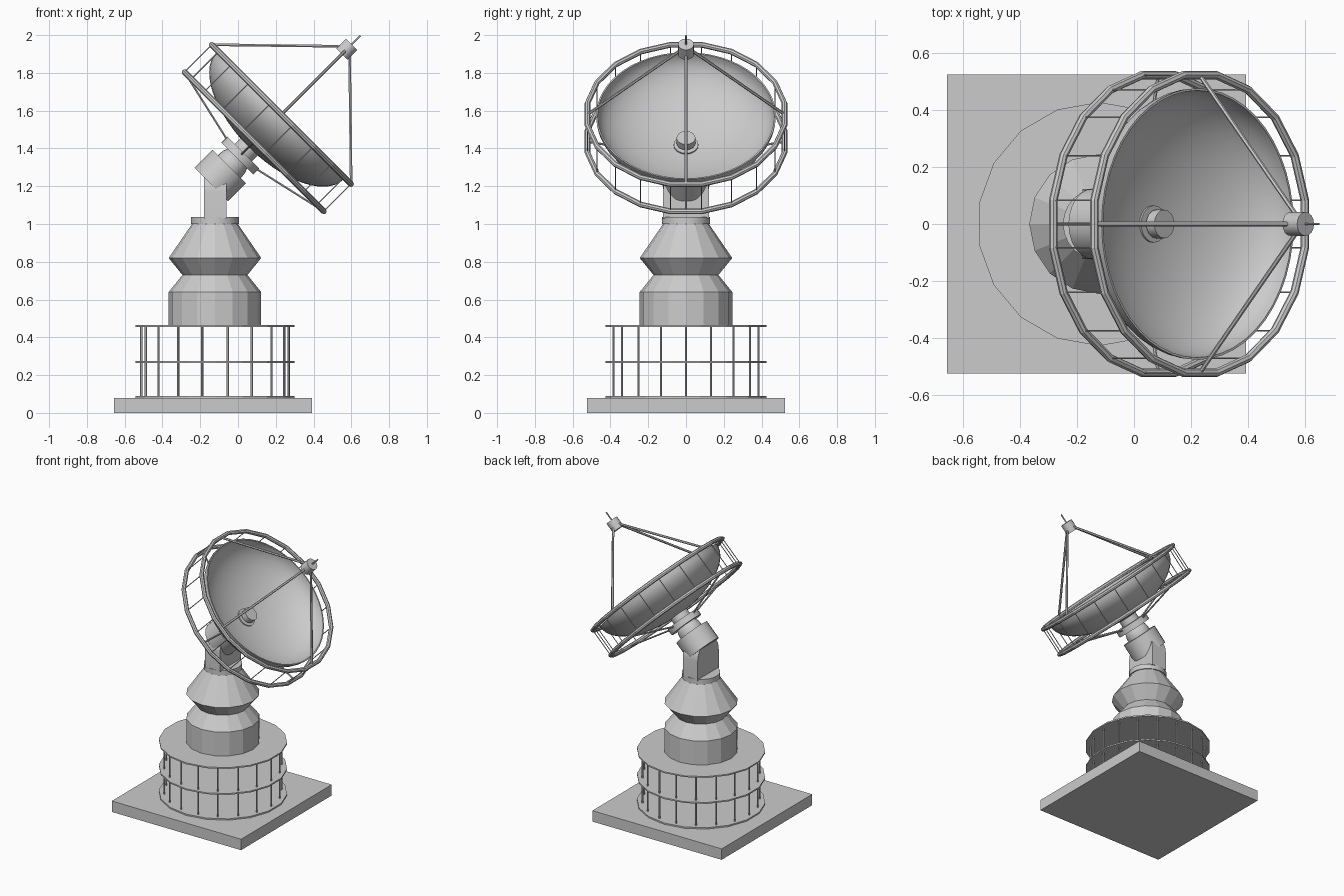
import bpy, math
from mathutils import Vector, Matrix

if "Cube" in bpy.data.objects:
    bpy.data.objects.remove(bpy.data.objects["Cube"])

grey = bpy.data.materials.new("light_grey")
grey.diffuse_color = (0.6, 0.6, 0.6, 1)
grey.use_nodes = True
grey.node_tree.nodes["Principled BSDF"].inputs["Base Color"].default_value = grey.diffuse_color

# Tilted frame of the dish: origin at rim centre, local z is the dish axis
TILT = Matrix.Translation((0.23, 0, 1.58)) @ Matrix.Rotation(math.radians(45), 4, 'Y')
CX = -0.122


def make(name, verts, faces, matrix=None, smooth=False):
    me = bpy.data.meshes.new(name)
    me.from_pydata(verts, [], faces)
    me.materials.append(grey)
    ob = bpy.data.objects.new(name, me)
    bpy.context.collection.objects.link(ob)
    if matrix:
        ob.matrix_world = matrix
    if smooth:
        bpy.ops.object.select_all(action='DESELECT')
        ob.select_set(True)
        bpy.context.view_layer.objects.active = ob
        bpy.ops.object.shade_smooth_by_angle(angle=math.radians(35))
    return ob


def lathe(name, profile, n, matrix, smooth=False, capped=True, turn=0.0):
    """Spin (radius, height) points, listed from bottom to top."""
    verts = [(r * math.cos(turn + math.tau * i / n), r * math.sin(turn + math.tau * i / n), z)
             for r, z in profile for i in range(n)]
    faces = [(k * n + i, k * n + (i + 1) % n, (k + 1) * n + (i + 1) % n, (k + 1) * n + i)
             for k in range(len(profile) - 1) for i in range(n)]
    if capped:
        faces.append(tuple(reversed(range(n))))
        faces.append(tuple(range((len(profile) - 1) * n, len(profile) * n)))
    return make(name, verts, faces, matrix, smooth)


def rods(name, pairs, r, matrix=None, n=6):
    """Many straight rods joined in one object."""
    verts, faces = [], []
    for a, b in pairs:
        a, b = Vector(a), Vector(b)
        q = (b - a).to_track_quat('Z', 'Y')
        s = len(verts)
        for end in (a, b):
            verts += [end + q @ Vector((r * math.cos(math.tau * i / n), r * math.sin(math.tau * i / n), 0))
                      for i in range(n)]
        faces += [(s + i, s + (i + 1) % n, s + n + (i + 1) % n, s + n + i) for i in range(n)]
        faces += [tuple(s + i for i in reversed(range(n))), tuple(s + n + i for i in range(n))]
    return make(name, verts, faces, matrix)


def polar(r, deg, z, cx=0.0):
    a = math.radians(deg)
    return (cx + r * math.cos(a), r * math.sin(a), z)


def hoop(name, R, tube, w, n=20, m=8):
    """Faceted ring around the dish axis."""
    verts, faces = [], []
    for i in range(n):
        for j in range(m):
            b = math.tau * j / m
            verts.append(polar(R + tube * math.cos(b), 9 + 360 * i / n, w + tube * math.sin(b)))
            i2, j2 = (i + 1) % n, (j + 1) % m
            faces.append((i * m + j, i2 * m + j, i2 * m + j2, i * m + j2))
    return make(name, verts, faces, TILT)


AXIS = Matrix.Translation((CX, 0, 0))

# Base slab
lathe("base_slab", [(0.524 * math.sqrt(2), 0), (0.524 * math.sqrt(2), 0.08)], 4,
      Matrix.Translation((-0.132, 0, 0)), turn=math.pi / 4)

# Platform discs and the posts between them
for label, z in (("lower", 0.08), ("middle", 0.265), ("upper", 0.455)):
    lathe(label + "_platform_disc", [(0.427, z), (0.427, z + 0.01)], 18, AXIS, turn=math.radians(10))
rods("platform_posts", [(polar(0.39, 20 * i, 0.085, CX), polar(0.39, 20 * i, 0.46, CX)) for i in range(18)], 0.006)

# Pedestal column and its collar
lathe("pedestal", [(0.245, 0.46), (0.245, 0.64), (0.172, 0.73), (0.245, 0.82), (0.118, 1.005)], 16, AXIS)
lathe("pedestal_collar", [(0.127, 1.0), (0.127, 1.037)], 24, AXIS, smooth=True)

# Upright neck plate with rounded top
outline = [(-0.122, 1.03), (0.122, 1.03)] + [
    (0.122 * math.cos(math.pi * i / 14), 1.17 + 0.122 * math.sin(math.pi * i / 14)) for i in range(15)]
k = len(outline)
make("neck_plate", [(x, y, z) for x in (-0.18, -0.06) for y, z in outline],
     [tuple(reversed(range(k))), tuple(range(k, 2 * k))] +
     [(i, (i + 1) % k, k + (i + 1) % k, k + i) for i in range(k)], smooth=True)

# Tilting head: drum, dome, mounting plate and stem
lathe("tilt_drum", [(0.125, -0.525), (0.125, -0.39)], 24, TILT, smooth=True)
dome = [(0.085, -0.42)] + [(0.085 * math.cos(a), -0.375 + 0.085 * math.sin(a))
                           for a in [math.radians(d) for d in (0, 15, 30, 45, 60, 75)]]
lathe("head_dome", dome, 24, TILT, smooth=True)
lathe("mounting_plate", [(0.12, -0.33), (0.12, -0.285)], 24, TILT, smooth=True)
lathe("dish_stem", [(0.065, -0.35), (0.065, -0.225)], 20, TILT, smooth=True)

# Dish: half of a flattened sphere, thin shell
outer, inner, steps = [], [], 14
for i in range(steps + 1):
    a = math.radians(1 + 89 * i / steps)
    outer.append((0.476 * math.sin(a), -0.01 - 0.235 * math.cos(a)))
    inner.append((0.468 * math.sin(a), -0.01 - 0.225 * math.cos(a)))
lathe("dish", outer + inner[::-1], 48, TILT, smooth=True)

# Front and back hoops, tie rods between them
hoop("front_hoop", 0.528, 0.015, 0.0)
hoop("back_hoop", 0.528, 0.015, -0.204)
rods("hoop_ties", [(polar(0.528, 9 + 18 * i, -0.204), polar(0.528, 9 + 18 * i, 0)) for i in range(20)],
     0.003, TILT)

# Braces from mounting plate to back hoop
rods("back_braces", [(polar(0.1, 90 * i, -0.3), polar(0.522, 90 * i, -0.204)) for i in range(4)], 0.006, TILT)

# Arms carrying the receiver
rods("receiver_arms", [(polar(0.522, 90 * i, 0), polar(0.02, 90 * i, 0.49)) for i in range(4)], 0.008, TILT)
lathe("receiver", [(0.042, 0.452), (0.042, 0.525)], 16, TILT, smooth=True)
rods("receiver_whisker", [((0, 0, 0.52), (0, 0, 0.59))], 0.005, TILT)

# Feed hub at the bottom of the dish
lathe("feed_stem", [(0.03, -0.245), (0.03, -0.2)], 12, TILT, smooth=True)
lathe("feed_hub", [(0.05, -0.215), (0.05, -0.175)], 16, TILT, smooth=True)
